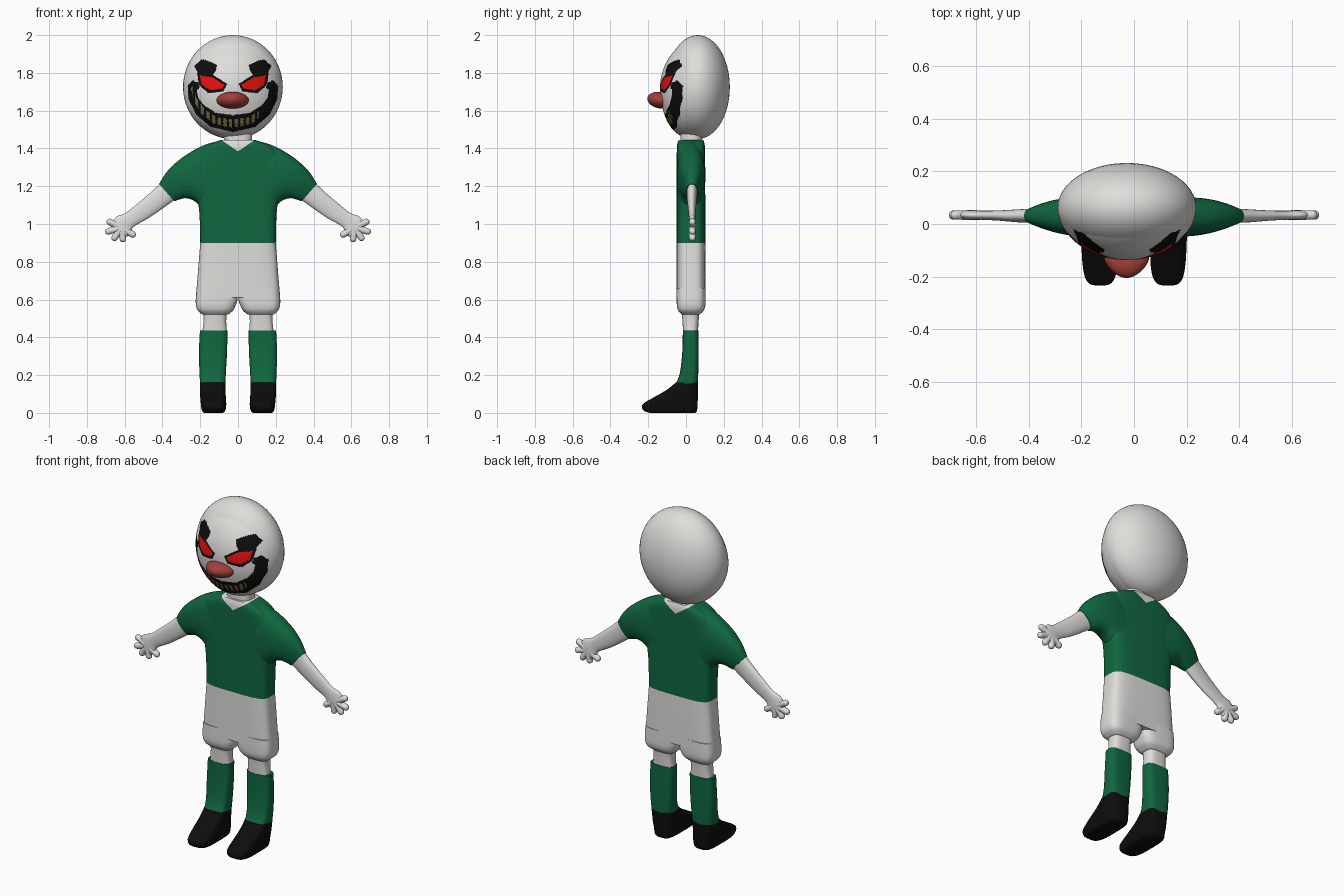
import bpy, bmesh, math
from mathutils import Vector


def mat(name, r, g, b):
    m = bpy.data.materials.new(name)
    m.diffuse_color = (r, g, b, 1)
    return m


WHITE = mat("off_white", 0.74, 0.73, 0.71)
GREEN = mat("shirt_green", 0.005, 0.135, 0.052)
BLACK = mat("black", 0.004, 0.004, 0.004)
RED = mat("eye_red", 0.85, 0.006, 0.006)
NOSE = mat("nose_red", 0.37, 0.05, 0.04)
TEETH = mat("old_gold", 0.22, 0.17, 0.065)


def finish(name, bm, mats):
    bmesh.ops.recalc_face_normals(bm, faces=bm.faces)
    me = bpy.data.meshes.new(name)
    bm.to_mesh(me)
    bm.free()
    for m in mats:
        me.materials.append(m)
    ob = bpy.data.objects.new(name, me)
    bpy.context.collection.objects.link(ob)
    bpy.ops.object.select_all(action='DESELECT')
    ob.select_set(True)
    bpy.context.view_layer.objects.active = ob
    bpy.ops.object.shade_smooth_by_angle(angle=math.radians(45))
    return ob


def spline(rows, steps=4):
    """Catmull-Rom through the section rows."""
    out = []
    for i in range(len(rows) - 1):
        quad = [rows[max(i - 1, 0)], rows[i], rows[i + 1], rows[min(i + 2, len(rows) - 1)]]
        for s in range(steps):
            t = s / steps
            out.append([0.5 * (2 * b + (c - a) * t + (2 * a - 5 * b + 4 * c - d) * t * t
                               + (3 * b - a - 3 * c + d) * t ** 3) for a, b, c, d in zip(*quad)])
    return out + [list(rows[-1])]


def loft(rows, side=1, e=2.0, n=32):
    """Rounded sections; each row is x1, z1, x2, z2, y1, y2."""
    bm = bmesh.new()
    rings = []
    for x1, z1, x2, z2, y1, y2 in spline(rows):
        ring = []
        for k in range(n):
            a = math.tau * (k + 0.5) / n
            u = math.copysign(abs(math.cos(a)) ** (2 / e), math.cos(a))
            v = math.copysign(abs(math.sin(a)) ** (2 / e), math.sin(a))
            ring.append(bm.verts.new((side * ((x1 + x2) / 2 + u * (x2 - x1) / 2),
                                      (y1 + y2) / 2 + v * (y2 - y1) / 2,
                                      (z1 + z2) / 2 + u * (z2 - z1) / 2)))
        rings.append(ring)
    for a, b in zip(rings, rings[1:]):
        for k in range(n):
            bm.faces.new((a[k], a[(k + 1) % n], b[(k + 1) % n], b[k]))
    bm.faces.new(rings[0])
    bm.faces.new(rings[-1])
    return bm


def level(z, x1, x2, y1, y2):
    return (x1, z, x2, z, y1, y2)


# Shirt body with a V collar cut into it
bm = loft([level(z, -w, w, y1, y2) for z, w, y1, y2 in [
    (0.90, 0.200, -0.050, 0.103), (1.05, 0.204, -0.050, 0.103), (1.15, 0.215, -0.050, 0.102),
    (1.30, 0.222, -0.050, 0.102), (1.38, 0.205, -0.049, 0.101), (1.42, 0.155, -0.047, 0.099),
    (1.445, 0.090, -0.040, 0.092)]], e=4, n=48)
for s in (1, -1):
    bmesh.ops.bisect_plane(bm, geom=bm.verts[:] + bm.edges[:] + bm.faces[:],
                           plane_co=(0, 0, 1.385), plane_no=(-0.67 * s, 0, 1))
for f in bm.faces:
    c = f.calc_center_median()
    f.material_index = 1 if c.z > 1.385 + 0.67 * abs(c.x) else 0
finish("shirt_body", bm, [GREEN, WHITE])

# Neck and upper shorts
finish("neck", loft([level(1.40, -0.075, 0.075, -0.03, 0.082),
                     level(1.45, -0.075, 0.075, -0.03, 0.085),
                     level(1.52, -0.085, 0.075, -0.03, 0.09)], e=2.6), [WHITE])
finish("shorts_top", loft([level(0.90, -0.2, 0.2, -0.05, 0.103),
                           level(0.75, -0.212, 0.212, -0.05, 0.104),
                           level(0.61, -0.2235, 0.2235, -0.05, 0.104)], e=4, n=48), [WHITE])

FINGERS = [(0.695, 1.018), (0.703, 0.955), (0.663, 0.912), (0.607, 0.904), (0.543, 0.935)]
for side, tag in ((-1, "right"), (1, "left")):
    # Shorts leg, bare knee, sock and shoe
    finish(tag + "_shorts_leg", loft([
        level(0.66, 0.000, 0.219, -0.05, 0.104), level(0.60, 0.002, 0.224, -0.05, 0.104),
        level(0.565, 0.014, 0.222, -0.048, 0.102), level(0.54, 0.028, 0.212, -0.04, 0.093),
        level(0.52, 0.052, 0.188, -0.022, 0.072)], side, 3.6), [WHITE])
    finish(tag + "_knee", loft([
        level(0.56, 0.05, 0.19, -0.025, 0.075), level(0.50, 0.062, 0.182, -0.02, 0.068),
        level(0.42, 0.058, 0.19, -0.015, 0.063)], side, 3), [WHITE])
    finish(tag + "_sock", loft([
        level(0.435, 0.055, 0.202, -0.017, 0.066), level(0.32, 0.058, 0.207, -0.02, 0.067),
        level(0.21, 0.064, 0.204, -0.033, 0.065), level(0.155, 0.067, 0.201, -0.055, 0.063)],
        side, 3.4), [GREEN])
    finish(tag + "_shoe", loft([
        level(0.16, 0.067, 0.201, -0.055, 0.063), level(0.12, 0.066, 0.201, -0.105, 0.063),
        level(0.08, 0.064, 0.200, -0.175, 0.063), level(0.05, 0.062, 0.197, -0.225, 0.062),
        level(0.03, 0.063, 0.195, -0.234, 0.061), level(0.01, 0.068, 0.190, -0.222, 0.058),
        level(0.0, 0.080, 0.180, -0.19, 0.05)], side, 3.6), [BLACK])
    # Sleeve following the shoulder arc, then the forearm and palm
    finish(tag + "_sleeve", loft([
        (0.10, 1.440, 0.12, 1.02, -0.047, 0.099), (0.17, 1.422, 0.19, 1.08, -0.048, 0.10),
        (0.245, 1.385, 0.232, 1.122, -0.044, 0.10), (0.32, 1.333, 0.275, 1.136, -0.032, 0.092),
        (0.38, 1.273, 0.308, 1.130, -0.016, 0.078), (0.418, 1.212, 0.337, 1.120, 0.0, 0.062)],
        side, 2.4), [GREEN])
    finish(tag + "_arm", loft([
        (0.405, 1.222, 0.325, 1.135, 0.004, 0.060), (0.465, 1.165, 0.397, 1.083, 0.006, 0.056),
        (0.53, 1.110, 0.475, 1.030, 0.012, 0.052), (0.595, 1.058, 0.553, 0.985, 0.016, 0.050),
        (0.642, 1.040, 0.567, 0.950, 0.016, 0.052), (0.668, 1.005, 0.595, 0.930, 0.017, 0.052),
        (0.668, 0.975, 0.625, 0.930, 0.024, 0.045)], side, 2.2), [WHITE])
    for i, tip in enumerate(FINGERS):
        base, end = Vector((0.617, 0.982)), Vector(tip)
        d = (end - base).normalized()
        rows = []
        for t, r in ((0.2, 0.019), (0.6, 0.018), (0.85, 0.017), (0.96, 0.011), (1.0, 0.003)):
            p = base.lerp(end, t)
            rows.append((p.x - d.y * r, p.y + d.x * r, p.x + d.y * r, p.y - d.x * r,
                         0.034 - r, 0.034 + r))
        finish(f"{tag}_finger_{i + 1}", loft(rows, side, 2, 12), [WHITE])

# Back of the head and nose
CX, CZ = -0.027, 1.725


def ball(name, centre, size, m):
    bm = bmesh.new()
    bmesh.ops.create_uvsphere(bm, u_segments=48, v_segments=32, radius=1)
    for v in bm.verts:
        v.co = Vector(centre) + v.co * Vector(size)
    return finish(name, bm, [m])


ball("head_back", (CX, 0.062, CZ), (0.264, 0.170, 0.275), WHITE)
nose = ball("nose", (-0.028, -0.135, 1.655), (0.085, 0.07, 0.044), NOSE)
for v in nose.data.vertices:
    k = max(0.0, (-0.135 - v.co.y) / 0.07)
    v.co.x = -0.028 + (v.co.x + 0.028) * (1 - 0.25 * k)
    v.co.z += 0.008 * k

# Face paint outlines as (distance from the face centre line, height)
EYE = [(0.175, 1.787), (0.11, 1.777), (0.045, 1.737), (0.055, 1.717), (0.12, 1.708), (0.165, 1.738)]
RIM = [(0.19, 1.80), (0.11, 1.79), (0.03, 1.742), (0.05, 1.702), (0.13, 1.692), (0.18, 1.735)]
BROW = [(0.207, 1.84), (0.18, 1.875), (0.135, 1.865), (0.085, 1.842), (0.09, 1.81),
        (0.115, 1.78), (0.18, 1.775), (0.19, 1.81)]
MOUTH = [(0.215, 1.76), (0.24, 1.73), (0.235, 1.66), (0.195, 1.58), (0.12, 1.515), (-0.01, 1.485),
         (-0.01, 1.575), (0.09, 1.588), (0.155, 1.63), (0.185, 1.67), (0.19, 1.71),
         (0.175, 1.72), (0.185, 1.75)]
GRIN = [(0.205, 1.735), (0.222, 1.72), (0.212, 1.66), (0.17, 1.585), (0.1, 1.53), (-0.01, 1.507),
        (-0.01, 1.553), (0.09, 1.565), (0.15, 1.61), (0.195, 1.67)]


def inside(x, z, poly):
    hit = False
    for (x1, z1), (x2, z2) in zip(poly, poly[1:] + poly[:1]):
        if (z1 > z) != (z2 > z) and x < x1 + (z - z1) * (x2 - x1) / (z2 - z1):
            hit = not hit
    return hit


def paint(x, z):
    d = abs(x - CX)
    if inside(d, z, EYE):
        return 2
    if inside(d, z, GRIN) and x < 0.11 and x % 0.03 > 0.012:
        return 3
    return 1 if any(inside(d, z, p) for p in (RIM, BROW, MOUTH)) else 0


# Face mask: domed front, flatter at the chin, fine enough to colour by outline
bm = bmesh.new()
RINGS, SEGS = 100, 240
prev = None
for i in range(RINGS + 1):
    phi = math.pi / 2 * i / RINGS
    ring = []
    for j in range(SEGS if i else 1):
        a = math.tau * j / SEGS
        k = 1.1 + 0.35 * math.sin(a)
        y = 0.055 - 0.192 * max(math.cos(phi), 0) ** k
        ring.append(bm.verts.new((CX + 0.262 * math.sin(phi) * math.cos(a), y,
                                  CZ + 0.273 * math.sin(phi) * math.sin(a))))
    if prev:
        for j in range(SEGS):
            n = (j + 1) % SEGS
            bm.faces.new((prev[0], ring[j], ring[n]) if i == 1 else
                         (prev[j], ring[j], ring[n], prev[n]))
    prev = ring
for f in bm.faces:
    c = f.calc_center_median()
    f.material_index = paint(c.x, c.z)
finish("face_mask", bm, [WHITE, BLACK, RED, TEETH])
